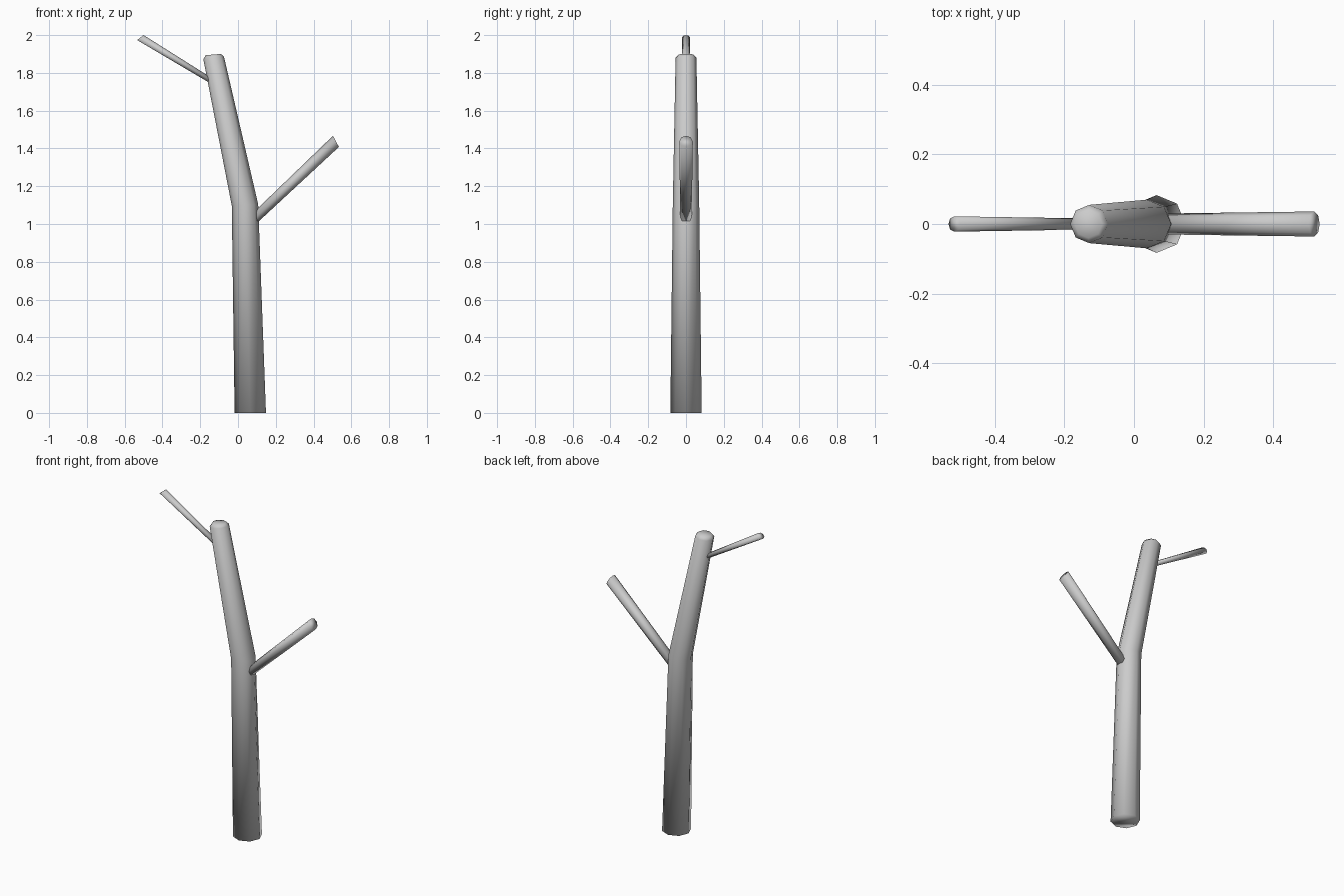
import bpy, bmesh, math
from mathutils import Vector

if "Cube" in bpy.data.objects:
    bpy.data.objects.remove(bpy.data.objects["Cube"])

SIDES = 8


def limb(name, sections):
    """Loft octagonal rings; each section = (x, z, radius_across, radius_y, tilt_degrees)."""
    bm = bmesh.new()
    rings = []
    for x, z, r, ry, tilt in sections:
        t = math.radians(tilt)
        across = Vector((math.cos(t), 0, math.sin(t)))
        ring = []
        for i in range(SIDES):
            a = 2 * math.pi * i / SIDES
            p = Vector((x, 0, z)) + across * r * math.cos(a)
            p.y = ry * math.sin(a)
            ring.append(bm.verts.new(p))
        rings.append(ring)
    for lo, hi in zip(rings, rings[1:]):
        for i in range(SIDES):
            j = (i + 1) % SIDES
            bm.faces.new((lo[i], lo[j], hi[j], hi[i]))
    bm.faces.new(rings[0][::-1])
    bm.faces.new(rings[-1])
    bmesh.ops.recalc_face_normals(bm, faces=bm.faces)
    for f in bm.faces:
        f.smooth = True
    mesh = bpy.data.meshes.new(name)
    bm.to_mesh(mesh)
    bm.free()
    obj = bpy.data.objects.new(name, mesh)
    bpy.context.collection.objects.link(obj)
    return obj


# Trunk: leaning, bent at the middle, with a slightly raised cap
limb("trunk", [
    (0.065, 0.0, 0.083, 0.083, 0),
    (0.037, 1.10, 0.070, 0.070, 3),
    (-0.129, 1.880, 0.055, 0.055, 7),
    (-0.131, 1.897, 0.040, 0.040, 5),
])

# Thick lower branch, widening towards its cut end
limb("lower_branch", [
    (0.075, 1.018, 0.027, 0.030, -58),
    (0.5185, 1.4375, 0.0335, 0.036, -62),
])

# Thin upper branch
limb("upper_branch", [
    (-0.13, 1.751, 0.014, 0.016, 48),
    (-0.517, 1.987, 0.0215, 0.022, 38),
])
